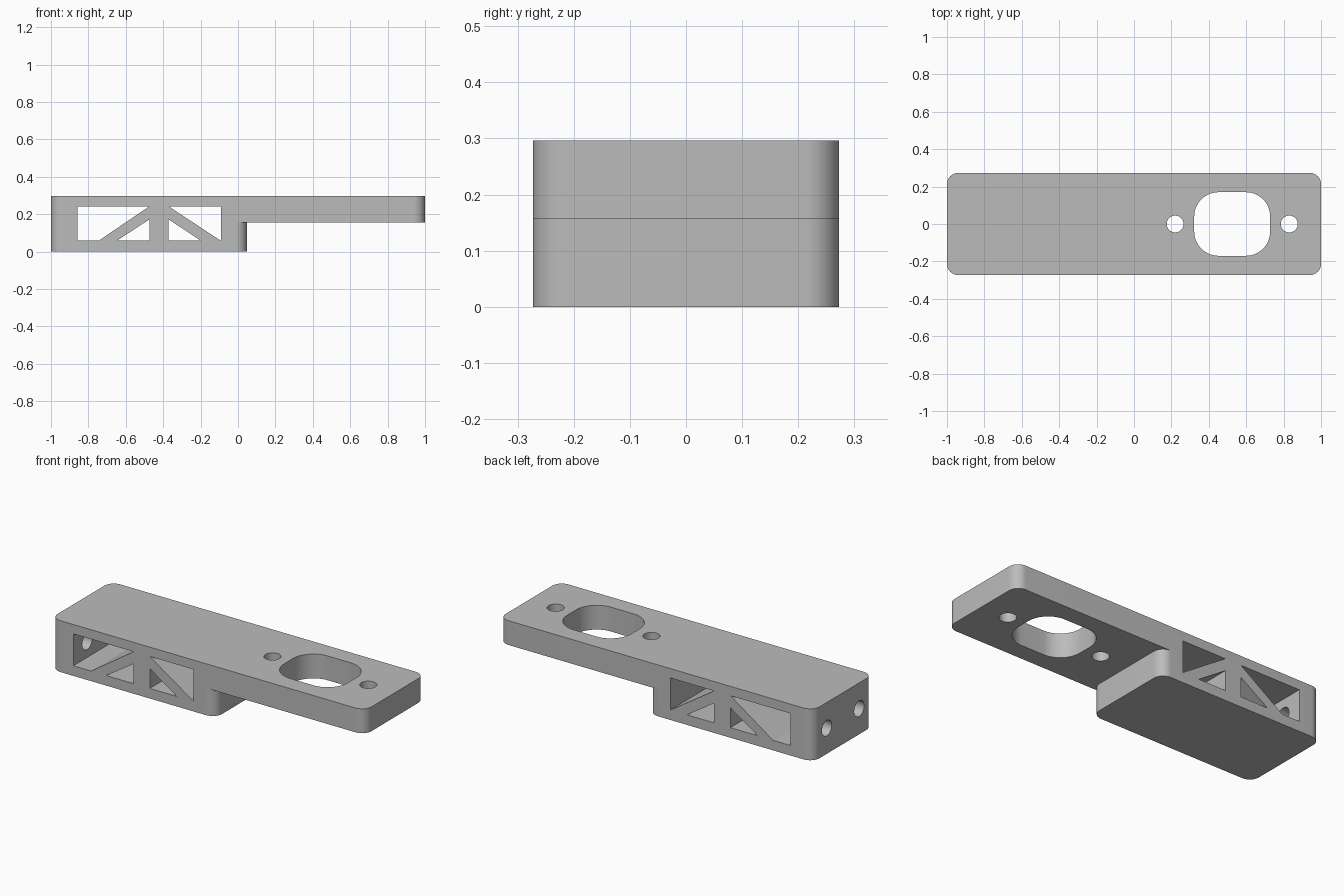
import bpy, bmesh, math
from mathutils import Vector

if "Cube" in bpy.data.objects:
    bpy.data.objects.remove(bpy.data.objects["Cube"])

grey = bpy.data.materials.new("plain grey")
grey.diffuse_color = (0.5, 0.5, 0.5, 1)
grey.use_nodes = True
grey.node_tree.nodes["Principled BSDF"].inputs["Base Color"].default_value = grey.diffuse_color


def prism(name, points, start, sweep):
    """Sweep a closed 3D outline, given as points, along a vector."""
    bm = bmesh.new()
    face = bm.faces.new([bm.verts.new(Vector(p) + Vector(start)) for p in points])
    grown = bmesh.ops.extrude_face_region(bm, geom=[face])
    verts = [v for v in grown["geom"] if isinstance(v, bmesh.types.BMVert)]
    bmesh.ops.translate(bm, verts=verts, vec=sweep)
    bmesh.ops.recalc_face_normals(bm, faces=bm.faces)
    mesh = bpy.data.meshes.new(name)
    bm.to_mesh(mesh)
    bm.free()
    mesh.materials.append(grey)
    obj = bpy.data.objects.new(name, mesh)
    bpy.context.collection.objects.link(obj)
    return obj


def rounded(x0, x1, half, r, n=14):
    """Rounded rectangle in the xy plane, centred on y = 0."""
    pts = []
    corners = [(x1 - r, half - r), (x0 + r, half - r),
               (x0 + r, r - half), (x1 - r, r - half)]
    for q, (cx, cy) in enumerate(corners):
        for i in range(n + 1):
            a = math.pi / 2 * (q + i / n)
            pts.append((cx + r * math.cos(a), cy + r * math.sin(a), 0))
    return pts


def circle(r, n=40):
    ring = [2 * math.pi * i / n for i in range(n)]
    return [(r * math.cos(a), r * math.sin(a), 0) for a in ring]


def combine(target, other, operation):
    mod = target.modifiers.new(operation, 'BOOLEAN')
    mod.operation = operation
    mod.solver = 'EXACT'
    mod.object = other
    other.hide_render = True
    bpy.context.view_layer.objects.active = target
    bpy.ops.object.modifier_apply(modifier=mod.name)
    bpy.data.objects.remove(other)


HALF, TOP, STEP, R = 0.273, 0.296, 0.156, 0.06

# Long top plate with a thick block under its left half
bracket = prism("bracket", rounded(-1, 1, HALF, R), (0, 0, STEP), (0, 0, TOP - STEP))
block = prism("block", rounded(-1, 0.048, HALF, R), (0, 0, 0), (0, 0, STEP))
combine(bracket, block, 'UNION')

# Truss windows right through the block, front to back
LOW, MID, HIGH = 0.058, 0.172, 0.242
windows = [
    [(-0.858, LOW), (-0.745, LOW), (-0.474, HIGH), (-0.858, HIGH)],
    [(-0.648, LOW), (-0.474, LOW), (-0.474, MID)],
    [(-0.371, HIGH), (-0.092, LOW), (-0.092, HIGH)],
    [(-0.371, LOW), (-0.198, LOW), (-0.371, MID)],
]
for w in windows:
    cutter = prism("window_cutter", [(x, 0, z) for x, z in w], (0, -0.4, 0), (0, 0.8, 0))
    combine(bracket, cutter, 'DIFFERENCE')

# Large rounded opening in the plate with a screw hole on each side
combine(bracket, prism("opening_cutter", rounded(0.322, 0.728, 0.17, 0.13),
                       (0, 0, 0.1), (0, 0, 0.3)), 'DIFFERENCE')
for x in (0.22, 0.83):
    combine(bracket, prism("screw_hole_cutter", circle(0.045),
                           (x, 0, 0.1), (0, 0, 0.3)), 'DIFFERENCE')

# Two mounting holes through the left end wall
for side in (-1, 1):
    ring = [(0, a, b) for a, b, _ in circle(0.045)]
    combine(bracket, prism("mount_hole_cutter", ring,
                           (-1.1, side * 0.147, TOP / 2), (0.3, 0, 0)), 'DIFFERENCE')

# Smooth the rounded corners and bores, keep the other edges sharp
bpy.ops.object.select_all(action='DESELECT')
bracket.select_set(True)
bpy.context.view_layer.objects.active = bracket
bpy.ops.object.shade_smooth_by_angle(angle=math.radians(25))
